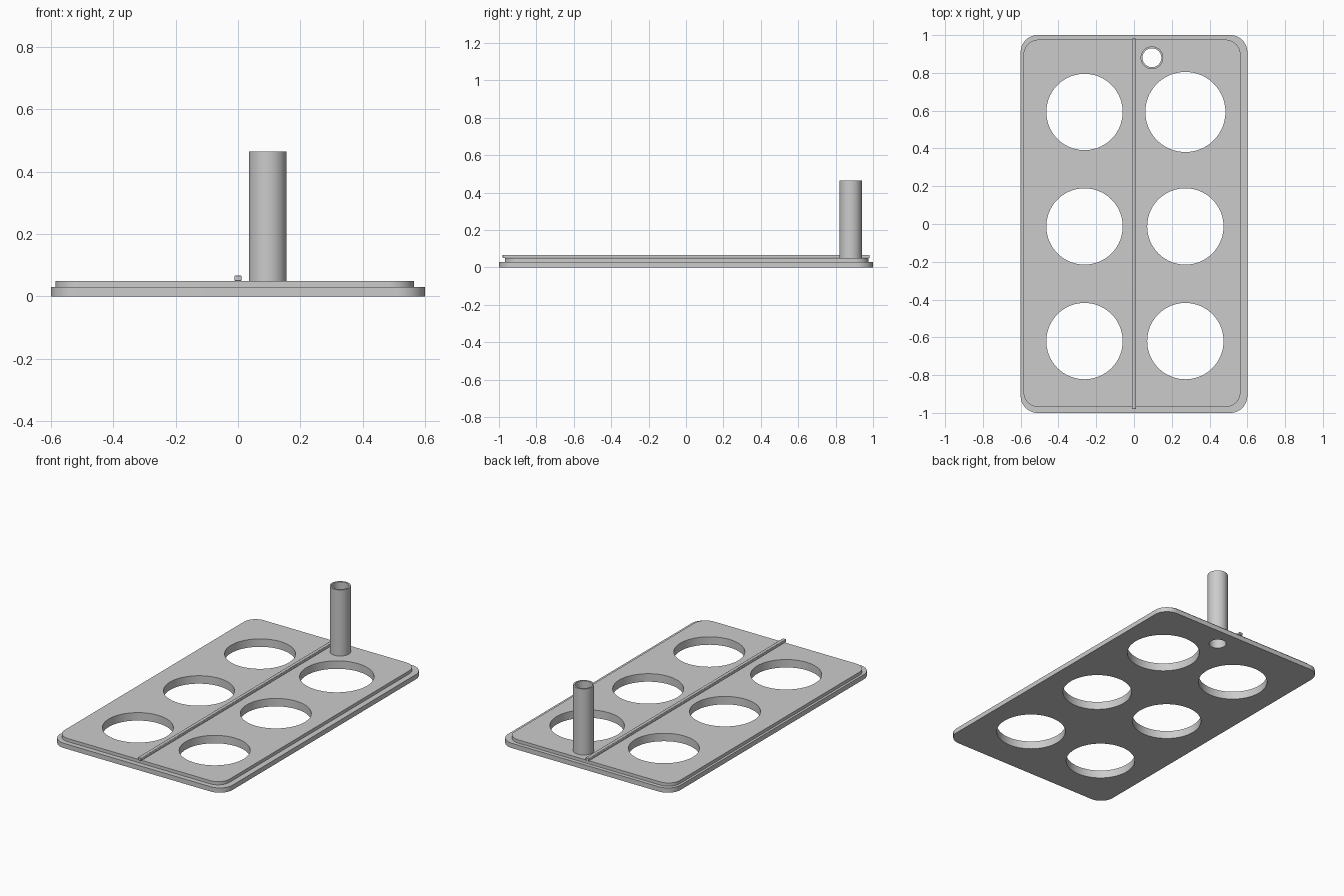
import bpy, bmesh
from math import sin, cos, pi, radians

cube = bpy.data.objects.get("Cube")
if cube:
    bpy.data.objects.remove(cube, do_unlink=True)

grey = bpy.data.materials.new("light_grey")
grey.diffuse_color = (0.6, 0.6, 0.6, 1)
grey.use_nodes = True
grey.node_tree.nodes["Principled BSDF"].inputs["Base Color"].default_value = (0.6, 0.6, 0.6, 1)


def circle(x, y, r, n=96):
    return [(x + r * cos(2 * pi * i / n), y + r * sin(2 * pi * i / n)) for i in range(n)]


def rounded_rect(x0, x1, y0, y1, r, n=14):
    centres = [(x1 - r, y1 - r), (x0 + r, y1 - r), (x0 + r, y0 + r), (x1 - r, y0 + r)]
    return [(cx + r * cos((k + i / n) * pi / 2), cy + r * sin((k + i / n) * pi / 2))
            for k, (cx, cy) in enumerate(centres) for i in range(n + 1)]


def extrude_profile(name, loops, z0, z1):
    """Fill an outline with holes and extrude it upwards."""
    bm = bmesh.new()
    edges = []
    for loop in loops:
        vs = [bm.verts.new((x, y, z0)) for x, y in loop]
        edges += [bm.edges.new((v, vs[i - 1])) for i, v in enumerate(vs)]
    bmesh.ops.triangle_fill(bm, edges=edges, use_beauty=True, normal=(0, 0, 1))
    result = bmesh.ops.extrude_face_region(bm, geom=bm.faces[:], use_keep_orig=True)
    top = [g for g in result["geom"] if isinstance(g, bmesh.types.BMVert)]
    bmesh.ops.translate(bm, verts=top, vec=(0, 0, z1 - z0))
    bmesh.ops.recalc_face_normals(bm, faces=bm.faces[:])
    mesh = bpy.data.meshes.new(name)
    bm.to_mesh(mesh)
    bm.free()
    mesh.materials.append(grey)
    ob = bpy.data.objects.new(name, mesh)
    bpy.context.collection.objects.link(ob)
    bpy.ops.object.select_all(action="DESELECT")
    ob.select_set(True)
    bpy.context.view_layer.objects.active = ob
    bpy.ops.object.shade_smooth_by_angle(angle=radians(30))
    return ob


# Six large openings, the back one on the tube's side slightly wider
tube = (0.095, 0.88)
holes = [circle(x, y, 0.212 if x > 0 and y > 0.5 else 0.202)
         for x in (-0.262, 0.272) for y in (-0.62, -0.013, 0.593)]
bore = circle(*tube, 0.05, 48)

# Stepped tray
extrude_profile("base_plate", [rounded_rect(-0.6, 0.6, -1, 1, 0.09)] + holes + [bore], 0, 0.03)
extrude_profile("upper_plate", [rounded_rect(-0.585, 0.564, -0.969, 0.976, 0.08)] + holes + [bore],
                0.03, 0.05)

# Hollow upright tube
extrude_profile("tube", [circle(*tube, 0.06, 48), bore], 0.05, 0.465)

# Centre ridge with softened edges
ridge = extrude_profile("centre_ridge", [[(-0.011, -0.98), (0.011, -0.98), (0.011, 0.982), (-0.011, 0.982)]],
                        0.05, 0.068)
bevel = ridge.modifiers.new("soft_edges", "BEVEL")
bevel.width = 0.003
bevel.segments = 2
